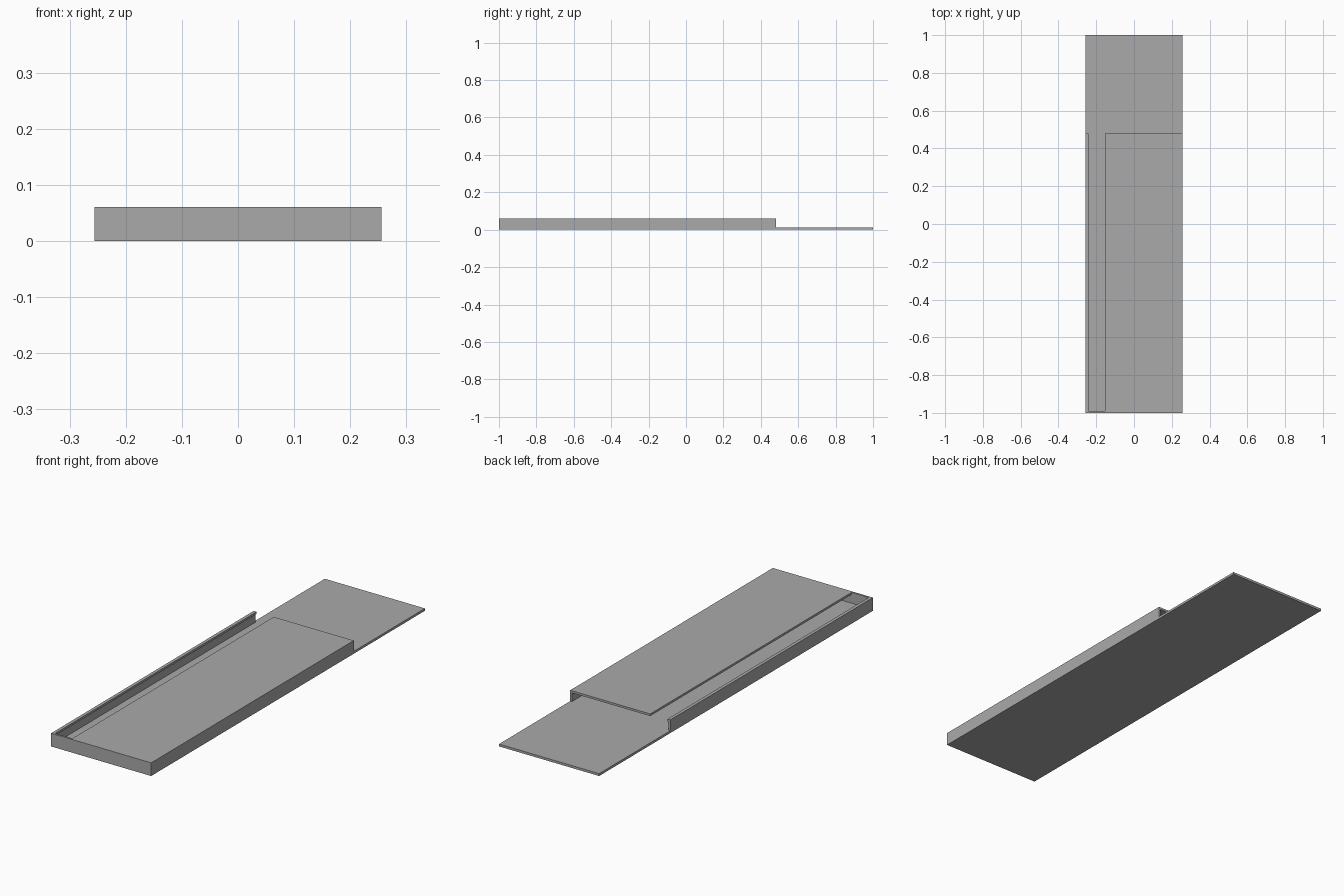
import bpy
from mathutils import Vector

default = bpy.data.objects.get("Cube")
if default:
    bpy.data.objects.remove(default, do_unlink=True)

HALF_W, HEIGHT = 0.256, 0.061
WALL, FLOOR, LID = 0.009, 0.011, 0.010
COVER_END = 0.48                 # where walls and cover stop
SLOT = (-0.241, -0.153)          # open strip between rail lip and cover

grey = bpy.data.materials.new("plain_grey")
grey.use_nodes = True
colour = (0.4, 0.4, 0.4, 1)
grey.diffuse_color = colour
grey.node_tree.nodes["Principled BSDF"].inputs["Base Color"].default_value = colour


def box(name, low, high):
    """Axis-aligned block between two corners."""
    low, high = Vector(low), Vector(high)
    bpy.ops.mesh.primitive_cube_add(size=1)
    obj = bpy.context.object
    obj.name = name
    for v in obj.data.vertices:
        v.co = [(a + b) / 2 + c * (b - a) for a, b, c in zip(low, high, v.co)]
    obj.data.materials.append(grey)
    return obj


def carve(target, name, low, high):
    """Cut a block-shaped void out of the target."""
    cutter = box(name, low, high)
    cutter.hide_render = True
    mod = target.modifiers.new(name, 'BOOLEAN')
    mod.operation = 'DIFFERENCE'
    mod.solver = 'EXACT'
    mod.object = cutter
    bpy.context.view_layer.objects.active = target
    bpy.ops.object.modifier_apply(modifier=mod.name)
    bpy.data.objects.remove(cutter, do_unlink=True)


# Tray: solid block hollowed into floor, walls, cover and lipped rail
tray = box("sliding_tray", (-HALF_W, -1, 0), (HALF_W, 1, HEIGHT))

# Bare floor extension at the back
carve(tray, "back_clearance", (-1, COVER_END, FLOOR), (1, 2, 1))

# Hollow interior, open at the back
carve(tray, "cavity", (-HALF_W + WALL, -1 + WALL, FLOOR),
      (HALF_W - WALL, 2, HEIGHT - LID))

# Long open strip beside the rail
carve(tray, "slot", (SLOT[0], -1 + WALL, FLOOR), (SLOT[1], 2, 1))
